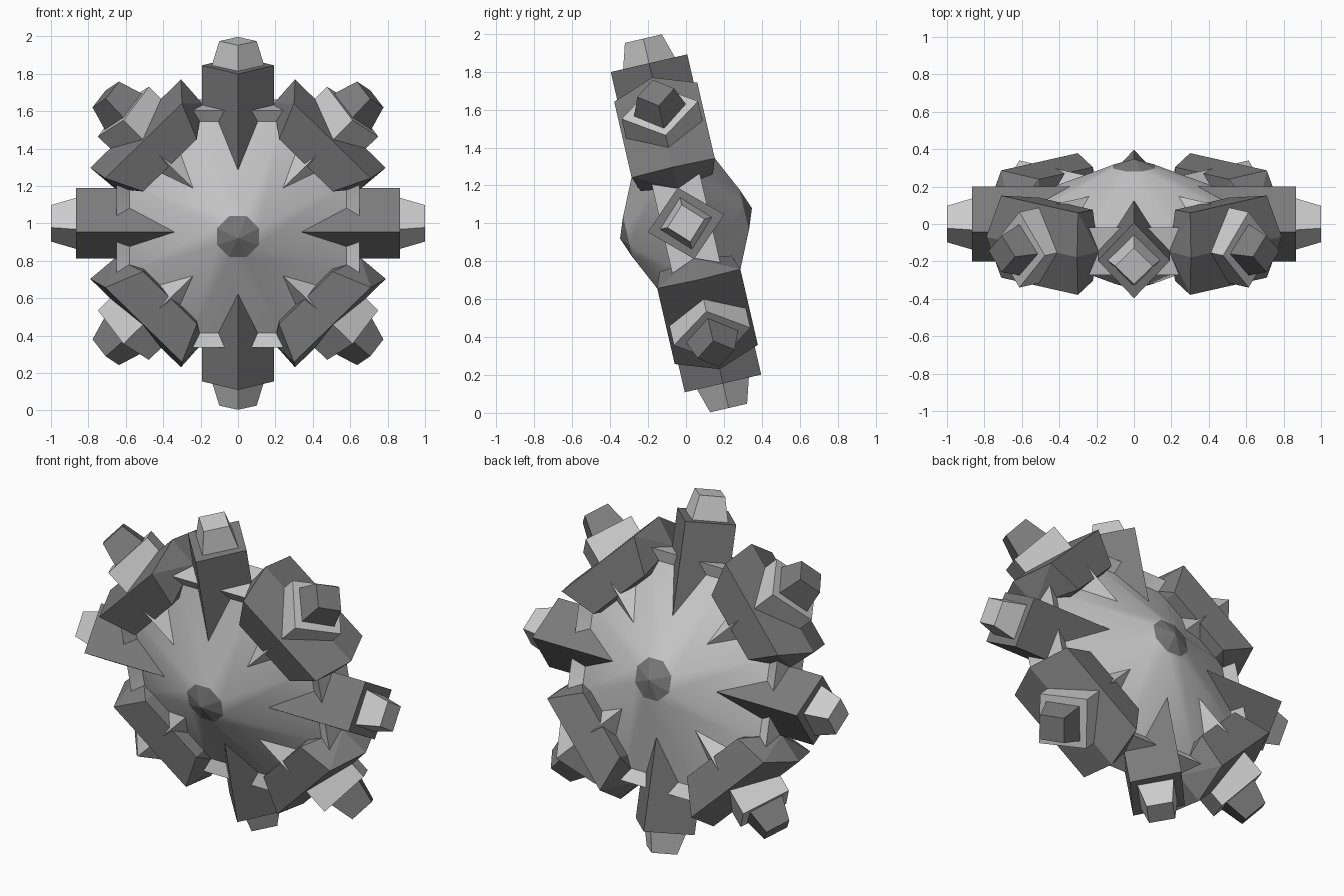
import bpy, bmesh, math
from mathutils import Matrix, Vector

if "Cube" in bpy.data.objects:
    bpy.data.objects.remove(bpy.data.objects["Cube"])

# Whole wheel leans about the x axis; arms point along local +z, axle is local y
TILT = Matrix.Translation((0, 0, 1)) @ Matrix.Rotation(math.radians(13), 4, 'X')


def grey(name, v):
    m = bpy.data.materials.new(name)
    m.diffuse_color = (v, v, v, 1)
    m.use_nodes = True
    m.node_tree.nodes["Principled BSDF"].inputs["Base Color"].default_value = m.diffuse_color
    return m


LIGHT, DARK = grey("light_grey", 0.6), grey("dark_grey", 0.2)


def finish(name, bm, mat, angle=0.0):
    bmesh.ops.recalc_face_normals(bm, faces=bm.faces)
    bm.transform(TILT @ Matrix.Rotation(math.radians(angle), 4, 'Y'))
    me = bpy.data.meshes.new(name)
    bm.to_mesh(me)
    bm.free()
    me.materials.append(mat)
    ob = bpy.data.objects.new(name, me)
    bpy.context.collection.objects.link(ob)
    return ob


def octagon_lathe(profile):
    """Skin (flat radius, axle position) pairs into an eight-sided turned shape."""
    bm = bmesh.new()
    rings = []
    for r, y in profile:
        if r == 0:
            rings.append([bm.verts.new((0, y, 0))] * 8)
            continue
        c = r / math.cos(math.pi / 8)
        angs = [math.pi / 8 + i * math.pi / 4 for i in range(8)]
        rings.append([bm.verts.new((c * math.cos(a), y, c * math.sin(a))) for a in angs])
    for a, b in zip(rings, rings[1:]):
        for i in range(8):
            j = (i + 1) % 8
            quad = list(dict.fromkeys((a[i], a[j], b[j], b[i])))
            bm.faces.new(quad)
    return bm


def hull(points):
    bm = bmesh.new()
    vs = [bm.verts.new(p) for p in points]
    res = bmesh.ops.convex_hull(bm, input=vs)
    junk = [v for v in bm.verts if not v.link_faces]
    bmesh.ops.delete(bm, geom=junk, context='VERTS')
    bmesh.ops.dissolve_limit(bm, angle_limit=0.01, verts=bm.verts, edges=bm.edges)
    return bm


def diamond(z, t, y):
    return [(t, 0, z), (0, y, z), (-t, 0, z), (0, -y, z)]


# Body: double cone with a raised flat rim
half = [(0.11, -0.315), (0.58, -0.094), (0.65, -0.13)]
body = finish("body", octagon_lathe(half + [(r, -y) for r, y in reversed(half)]), LIGHT)
bpy.context.view_layer.objects.active = body
body.select_set(True)
bpy.ops.object.shade_smooth_by_angle(angle=math.radians(30))

# Hub caps, front and back
for name, s in (("front_cap", -1), ("back_cap", 1)):
    finish(name, octagon_lathe([(0.112, s * 0.315), (0, s * 0.357)]), DARK)

for k in range(8):
    diag = k % 2
    a = 45 * k
    # Diamond-section arm
    finish(f"arm_{k}", hull(diamond(0.3, 0.193, 0.207) + diamond(0.867, 0.193, 0.207)),
           LIGHT if diag else DARK, a)
    # Tapered arm tip
    finish(f"arm_tip_{k}", hull(diamond(0.86, 0.142, 0.142) + diamond(1.0, 0.1, 0.1)),
           DARK if diag else LIGHT, a)
    # Wide flared collar on the diagonal arms
    if diag:
        pts = []
        for s in (-1, 1):
            pts += [(s * 0.33, 0, 0.60), (s * 0.343, 0, 0.774)]
            for f in (-1, 1):
                pts += [(s * 0.203, f * 0.195, 0.514), (s * 0.29, f * 0.225, 0.714)]
        finish(f"collar_{k}", hull(pts), DARK, a)
